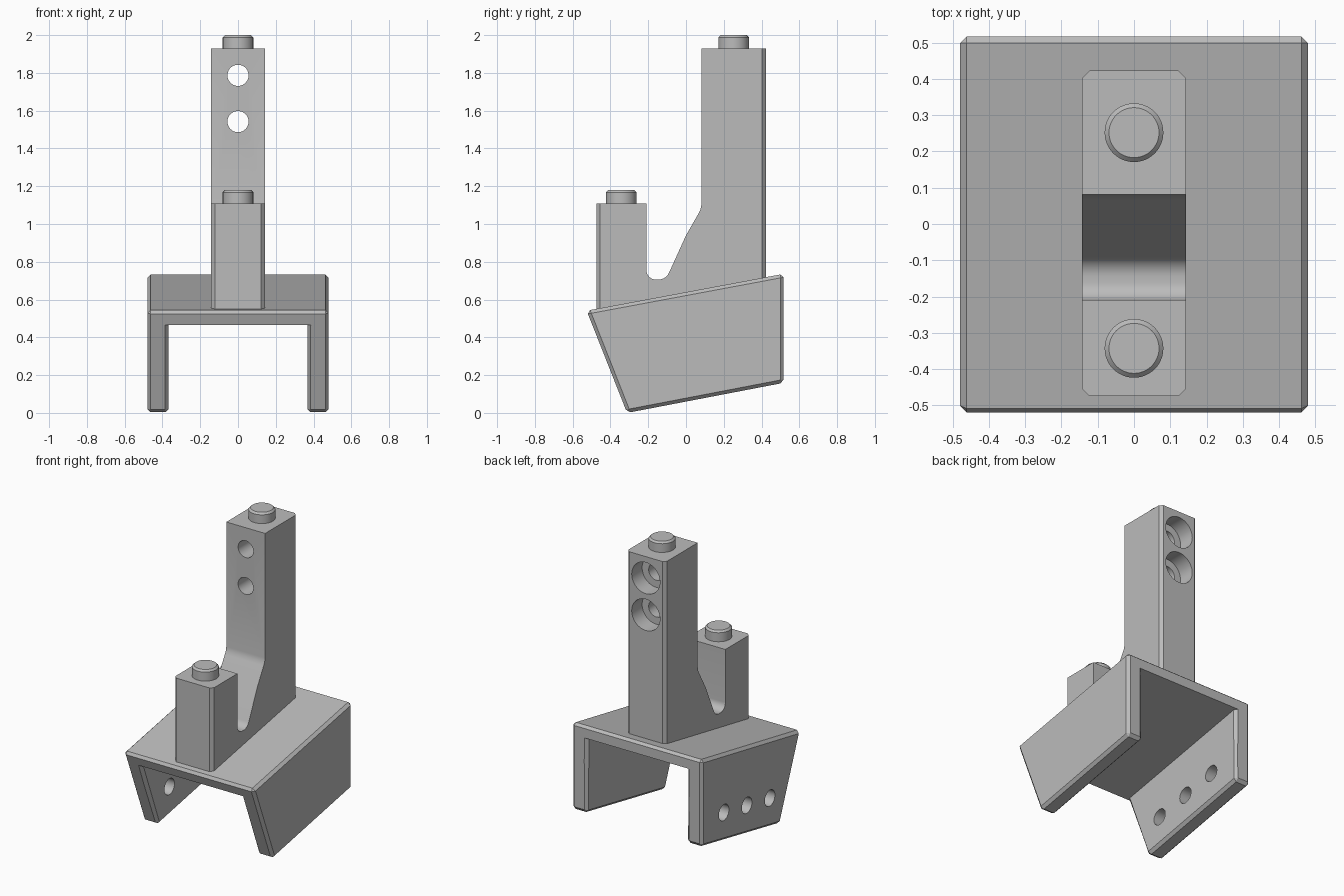
import bpy, bmesh, math
from mathutils import Vector, Matrix

if "Cube" in bpy.data.objects:
    bpy.data.objects.remove(bpy.data.objects["Cube"], do_unlink=True)

grey = bpy.data.materials.new("plain grey")
grey.use_nodes = True
grey.diffuse_color = (0.5, 0.5, 0.5, 1)
for node in grey.node_tree.nodes:
    if node.type == 'BSDF_PRINCIPLED':
        node.inputs["Base Color"].default_value = (0.5, 0.5, 0.5, 1)


def finish(bm, name):
    bmesh.ops.recalc_face_normals(bm, faces=bm.faces[:])
    mesh = bpy.data.meshes.new(name)
    bm.to_mesh(mesh)
    bm.free()
    mesh.materials.append(grey)
    ob = bpy.data.objects.new(name, mesh)
    bpy.context.collection.objects.link(ob)
    return ob


def activate(ob):
    bpy.ops.object.select_all(action='DESELECT')
    ob.select_set(True)
    bpy.context.view_layer.objects.active = ob


def cut(ob, cutter):
    cutter.hide_render = True
    mod = ob.modifiers.new("cut", 'BOOLEAN')
    mod.operation = 'DIFFERENCE'
    mod.solver = 'EXACT'
    mod.object = cutter
    activate(ob)
    bpy.ops.object.modifier_apply(modifier=mod.name)
    bpy.data.objects.remove(cutter, do_unlink=True)


def loft(rows):
    """Closed solid through rows of matching points."""
    bm = bmesh.new()
    rings = [[bm.verts.new(p) for p in row] for row in rows]
    n = len(rings[0])
    for a, b in zip(rings, rings[1:]):
        for i in range(n):
            j = (i + 1) % n
            bm.faces.new((a[i], a[j], b[j], b[i]))
    bm.faces.new(rings[0])
    bm.faces.new(rings[-1][::-1])
    bmesh.ops.recalc_face_normals(bm, faces=bm.faces[:])
    return bm


def chamfer(bm, edges, width):
    bmesh.ops.bevel(bm, geom=edges, offset=width, offset_type='OFFSET',
                    segments=1, profile=0.5, affect='EDGES')


def cylinder(name, radius, depth, centre, axis, top_chamfer=0):
    bm = bmesh.new()
    bmesh.ops.create_cone(bm, cap_ends=True, segments=48, radius1=radius,
                          radius2=radius, depth=depth)
    if top_chamfer:
        chamfer(bm, [e for e in bm.edges if all(v.co.z > 0 for v in e.verts)], top_chamfer)
    turn = Vector((0, 0, 1)).rotation_difference(Vector(axis)).to_matrix().to_4x4()
    bm.transform(Matrix.Translation(centre) @ turn)
    return finish(bm, name)


# Saddle side outline: s runs front to back, t runs top to bottom
TOP_FRONT, TOP_BACK = Vector((0, -0.526, 0.541)), Vector((0, 0.517, 0.736))
LOW_FRONT, LOW_BACK = Vector((0, -0.312, 0.0)), Vector((0, 0.517, 0.159))


def saddle_point(x, s, t):
    p = TOP_FRONT.lerp(TOP_BACK, s).lerp(LOW_FRONT.lerp(LOW_BACK, s), t)
    return Vector((x, p.y, p.z))


# Saddle block with chamfered outer edges
W = 0.48
bm = loft([[saddle_point(x, s, t) for s, t in ((0, 0), (1, 0), (1, 1), (0, 1))]
           for x in (-W, W)])
chamfer(bm, bm.edges[:], 0.018)
saddle = finish(bm, "saddle")

# Channel between the legs, flared to chamfer the inner leg edges
rows = []
for s, w in ((-0.05, 0.433), (0.019, 0.367), (0.981, 0.367), (1.05, 0.433)):
    half = [(w, 0.14), (w, 0.968), (w + 0.058, 1.07)]
    section = half + [(-x, t) for x, t in reversed(half)]
    rows.append([saddle_point(x, s, t) for x, t in section])
cut(saddle, finish(loft(rows), "channel_cutter"))

# Leg holes, wider in the left leg
for i in (-1, 0, 1):
    for side, radius in ((1, 0.067), (-1, 0.053)):
        centre = (side * 0.42, 0.045 + i * 0.242, 0.258 + i * 0.0445)
        cut(saddle, cylinder("leg_hole_cutter", radius, 0.3, centre, (1, 0, 0)))

# Two-post bracket: side profile with a rounded slot
FRONT, BACK, H = -0.475, 0.423, 0.143
profile = [(FRONT, 0.53), (FRONT, 1.108), (-0.21, 1.108)]
for i in range(9):
    a = math.pi + i * math.pi / 16
    profile.append((-0.16 + 0.05 * math.cos(a), 0.756 + 0.05 * math.sin(a)))
for i in range(9):
    a = math.radians(-90 + i * 65 / 8)
    profile.append((-0.145 + 0.06 * math.cos(a), 0.766 + 0.06 * math.sin(a)))
profile += [(0.0, 0.94), (0.066, 1.055), (0.076, 1.075), (0.081, 1.1),
            (0.081, 1.93), (BACK, 1.93), (BACK, 0.70)]
bm = loft([[Vector((x, y, z)) for y, z in profile] for x in (-H, H)])
corners = [e for e in bm.edges
           if abs(e.verts[0].co.x - e.verts[1].co.x) < 0.001
           and any(all(abs(v.co.y - y) < 0.001 for v in e.verts) for y in (FRONT, BACK))]
chamfer(bm, corners, 0.02)
bracket = finish(bm, "post_bracket")

# Counterbored holes through the tall post
for z in (1.787, 1.542):
    cut(bracket, cylinder("post_hole_cutter", 0.056, 0.8, (0, 0.25, z), (0, 1, 0)))
    cut(bracket, cylinder("counterbore_cutter", 0.104, 0.3, (0, BACK + 0.04, z), (0, 1, 0)))

# Round pegs on the post tops
pegs = [cylinder(name, 0.081, 0.09, (0, y, top - 0.045), (0, 0, 1), 0.012)
        for name, y, top in (("front_peg", -0.343, 1.18), ("back_peg", 0.252, 2.0))]

for ob in [saddle, bracket] + pegs:
    activate(ob)
    bpy.ops.object.shade_smooth_by_angle(angle=math.radians(25))
